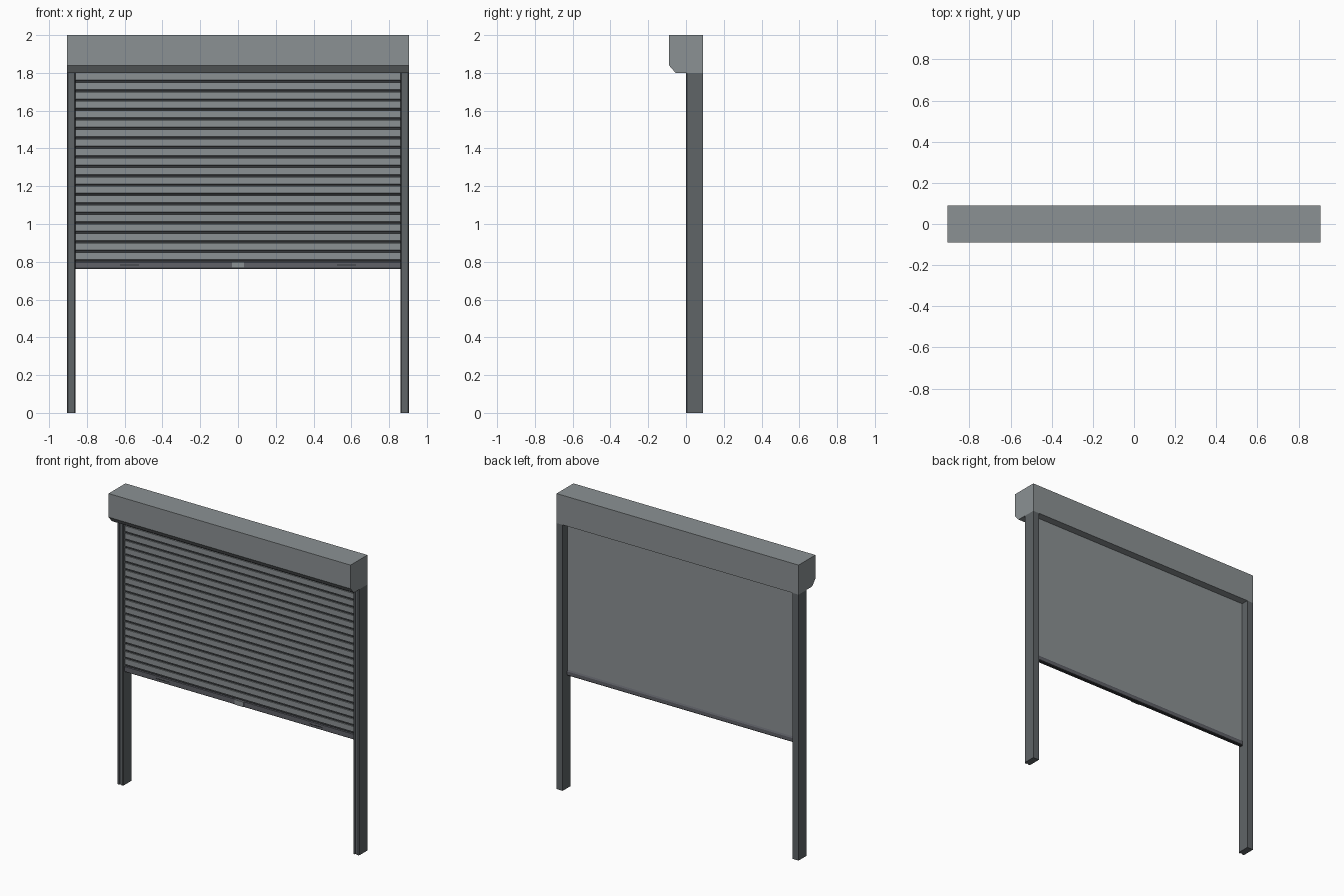
import bpy

if "Cube" in bpy.data.objects:
    bpy.data.objects.remove(bpy.data.objects["Cube"])


def mat(name, rgb):
    m = bpy.data.materials.new(name)
    m.diffuse_color = (*rgb, 1)
    m.use_nodes = True
    m.node_tree.nodes["Principled BSDF"].inputs["Base Color"].default_value = m.diffuse_color
    return m


LIGHT = mat("light grey", (0.26, 0.285, 0.295))
RAIL = mat("rail grey", (0.115, 0.128, 0.137))
BAR = mat("bar grey", (0.115, 0.12, 0.137))
DARK = mat("dark grey", (0.035, 0.038, 0.042))


def finish(name, verts, faces, *mats):
    me = bpy.data.meshes.new(name)
    me.from_pydata(verts, [], faces)
    for m in mats:
        me.materials.append(m)
    ob = bpy.data.objects.new(name, me)
    bpy.context.collection.objects.link(ob)
    return ob


def prism(name, profile, lo, hi, axis, *mats):
    """Extrude a 2D profile: axis 'x' takes (y, z) points, axis 'z' takes (x, y)."""
    n = len(profile)
    put = (lambda p, t: (t, *p)) if axis == 'x' else (lambda p, t: (*p, t))
    verts = [put(p, t) for t in (lo, hi) for p in profile]
    faces = [(i, (i + 1) % n, n + (i + 1) % n, n + i) for i in range(n)]
    faces += [tuple(reversed(range(n))), tuple(range(n, 2 * n))]
    return finish(name, verts, faces, *mats)


def box(name, x, y, z, m):
    return prism(name, [(y[0], z[0]), (y[1], z[0]), (y[1], z[1]), (y[0], z[1])],
                 x[0], x[1], 'x', m)


W, INNER = 0.906, 0.86

# Housing with a chamfered lower front edge
prism("housing", [(-0.09, 2.0), (-0.09, 1.84), (-0.055, 1.8), (0.09, 1.8), (0.09, 2.0)],
      -W, W, 'x', LIGHT)

# Guide rails: chamfered front corners and a shallow front groove
rail = [(0.906, 0.09), (0.86, 0.09), (0.86, 0.006), (0.865, 0.0), (0.875, 0.0),
        (0.875, 0.006), (0.889, 0.006), (0.889, 0.0), (0.900, 0.0), (0.906, 0.006)]
prism("right_rail", rail, 0, 1.8, 'z', RAIL)
prism("left_rail", [(-x, y) for x, y in reversed(rail)], 0, 1.8, 'z', RAIL)

# Slatted curtain: flat back, grooves at a regular pitch on the front
PITCH, FRONT, GROOVE, BACK = 0.05, 0.022, 0.030, 0.038
profile = [(BACK, 0.80), (BACK, 1.80)]
for i in range(20):
    top = 1.80 - i * PITCH
    profile += [(FRONT, top), (FRONT, top - 0.037), (GROOVE, top - 0.040), (GROOVE, top - PITCH)]
curtain = prism("slatted_curtain", profile, -INNER, INNER, 'x', LIGHT, DARK)
for p in curtain.data.polygons:  # groove floors are dark
    if abs(p.normal.y) > 0.9 and abs(p.center.y - GROOVE) < 1e-4:
        p.material_index = 1

# Bottom bar with rubber seal
prism("bottom_bar", [(0.017, 0.77), (0.043, 0.77), (0.043, 0.79), (0.038, 0.80), (0.017, 0.80)],
      -INNER, INNER, 'x', BAR)
box("bottom_seal", (-INNER, INNER), (0.022, 0.040), (0.763, 0.77), DARK)

# Lock plate and finger slots on the bar
box("lock_plate", (-0.033, 0.033), (0.012, 0.018), (0.766, 0.80), LIGHT)
for side, s in (("left", -1), ("right", 1)):
    box(side + "_finger_slot", (s * 0.575 - 0.05, s * 0.575 + 0.05), (0.0155, 0.018),
        (0.780, 0.785), DARK)
